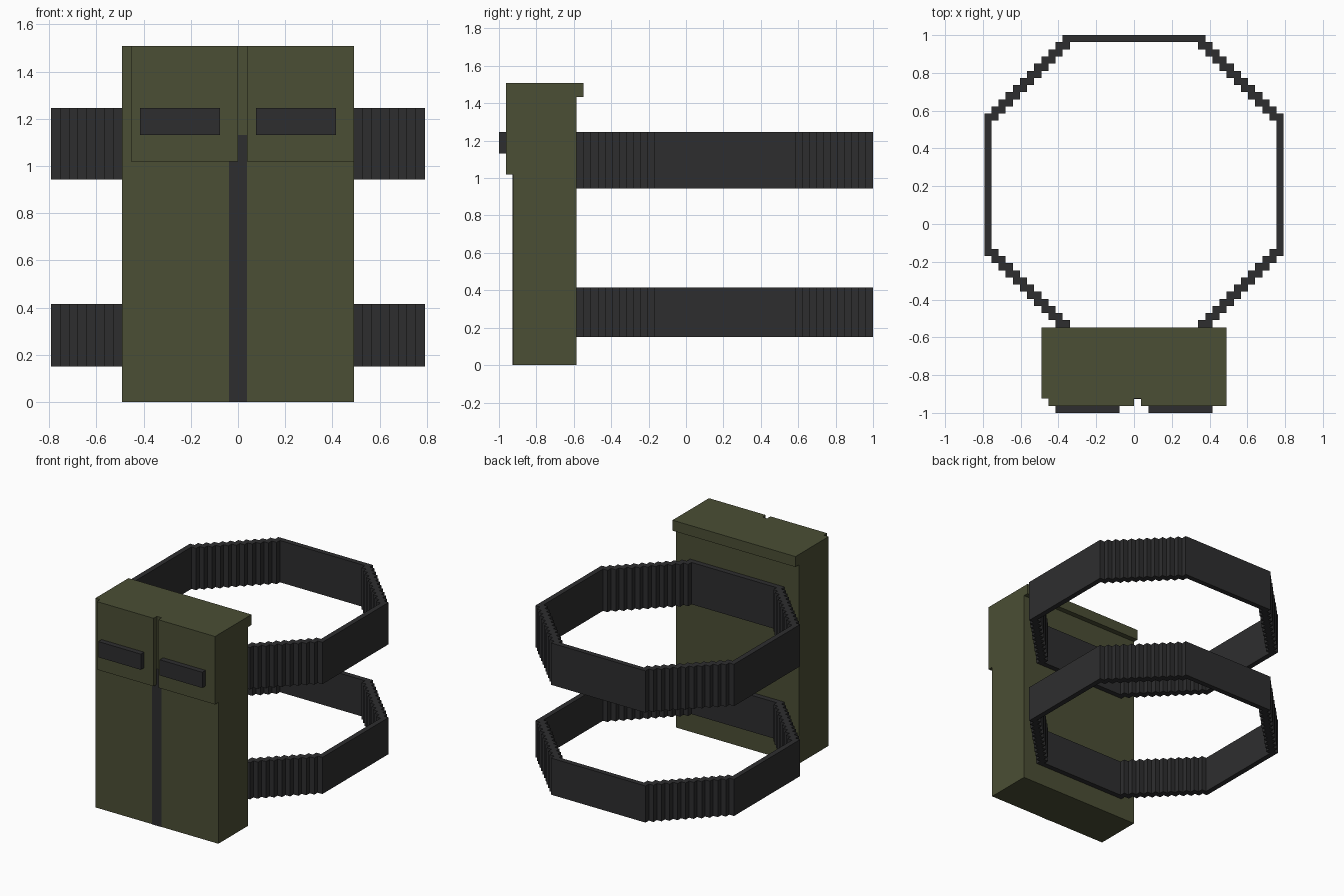
import bpy
import bmesh

if "Cube" in bpy.data.objects:
    bpy.data.objects.remove(bpy.data.objects["Cube"], do_unlink=True)

U = 2 / 53       # one block of the model
FRONT = -24.5    # front of the pouch body, in blocks
BACK = -15.5     # back of the pouch body, in blocks


def make_material(name, color):
    mat = bpy.data.materials.new(name)
    mat.use_nodes = True
    mat.diffuse_color = color
    mat.node_tree.nodes["Principled BSDF"].inputs["Base Color"].default_value = color
    return mat


OLIVE = make_material("olive cloth", (0.070, 0.077, 0.035, 1))
BLACK = make_material("black webbing", (0.027, 0.027, 0.028, 1))


def finish(name, bm, mat):
    bmesh.ops.recalc_face_normals(bm, faces=bm.faces)
    mesh = bpy.data.meshes.new(name)
    bm.to_mesh(mesh)
    bm.free()
    mesh.materials.append(mat)
    obj = bpy.data.objects.new(name, mesh)
    bpy.context.collection.objects.link(obj)
    return obj


def box(name, xs, ys, zs, mat):
    """Box between limits given in blocks."""
    bm = bmesh.new()
    bmesh.ops.create_cube(bm, size=1)
    for v in bm.verts:
        for i, (lo, hi) in enumerate((xs, ys, zs)):
            v.co[i] = U * (hi if v.co[i] > 0 else lo)
    return finish(name, bm, mat)


def strap(name, z0, z1):
    """Octagonal loop with stepped diagonals, one block thick."""
    quarter = [(10, 21)]
    for k in range(11):
        quarter += [(10 + k, 20 - k), (11 + k, 20 - k)]
    outer, inner = [], []
    for sx, sy in ((1, 1), (1, -1), (-1, -1), (-1, 1)):
        for x, y in (quarter if sx * sy > 0 else reversed(quarter)):
            outer.append((sx * x, sy * y))
            inner.append((sx * (x - 1), sy * (y - 1)))
    bm = bmesh.new()
    centre = BACK + 21
    rings = [[bm.verts.new((x * U, (y + centre) * U, z * U)) for x, y in path]
             for path, z in ((outer, z0), (outer, z1), (inner, z1), (inner, z0))]
    n = len(outer)
    for r in range(4):
        a, b = rings[r], rings[(r + 1) % 4]
        for i in range(n):
            j = (i + 1) % n
            bm.faces.new((a[i], a[j], b[j], b[i]))
    return finish(name, bm, BLACK)


# Pouch body and the overhanging back edge of the lid
box("pouch_body", (-13, 13), (FRONT, BACK), (0, 40), OLIVE)
box("lid_back_lip", (-13, 13), (BACK, BACK + 1), (38, 40), OLIVE)

# Front flaps with their fasteners
box("right_flap", (-12, 0), (FRONT - 1, FRONT), (27, 40), OLIVE)
box("left_flap", (1, 13), (FRONT - 1, FRONT), (27, 40), OLIVE)
for side, xs in (("right", (-11, -2)), ("left", (2, 11))):
    box(side + "_fastener", xs, (FRONT - 2, FRONT - 1), (30, 33), BLACK)

# Dark centre seam, narrowing between the flaps
box("centre_seam", (-1, 1), (FRONT - 0.06, FRONT), (0, 27), BLACK)
box("upper_seam", (0, 1), (FRONT - 0.06, FRONT), (27, 30), BLACK)

# Straps
strap("lower_strap", 4, 11)
strap("upper_strap", 25, 33)
